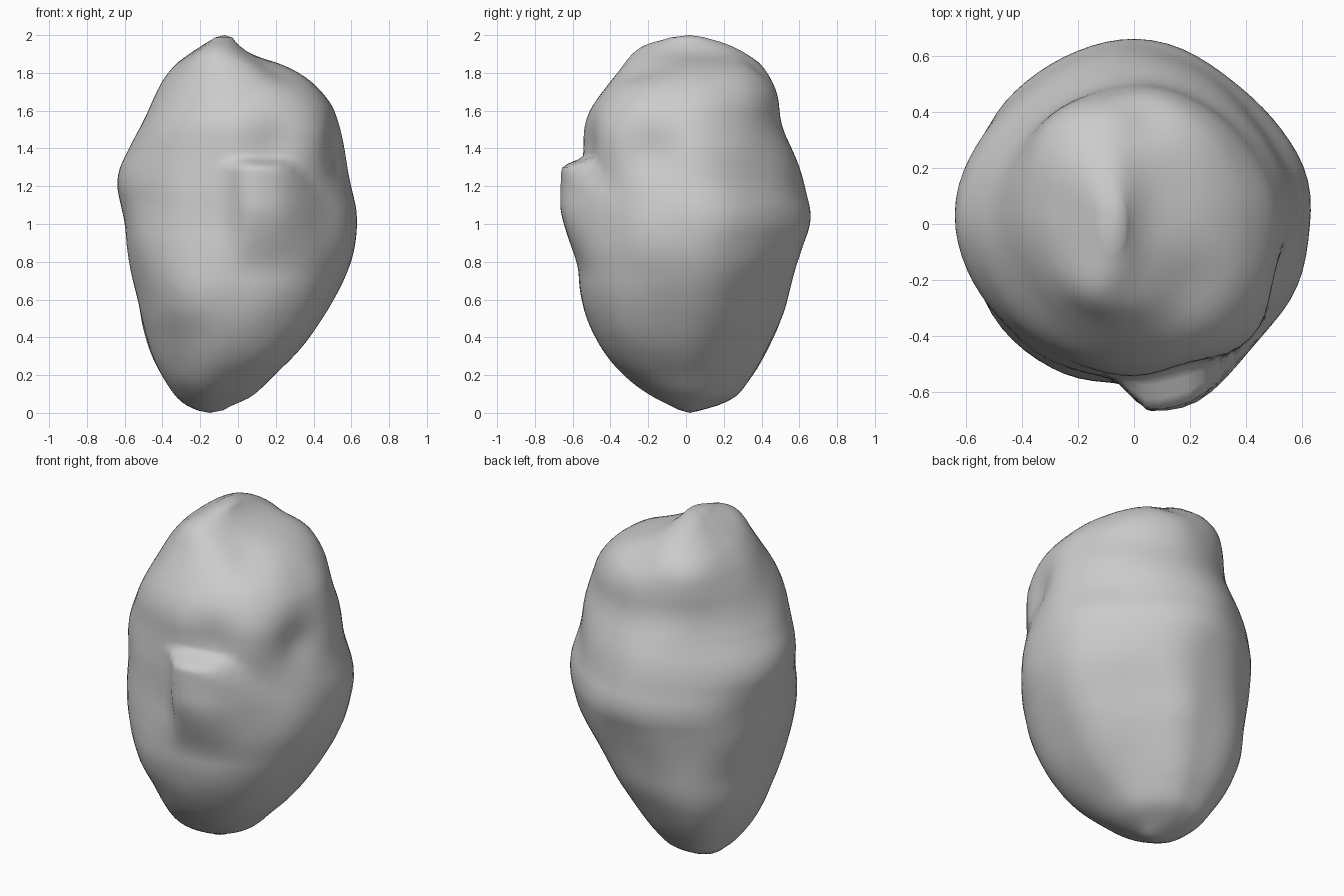
import bpy, bmesh, math
from mathutils import Vector, noise

if "Cube" in bpy.data.objects:
    bpy.data.objects.remove(bpy.data.objects["Cube"])

# silhouette rings: z, x min, x max, y min, y max
RINGS = [
    (0.01, -.21, -.08, -.04, .07), (0.04, -.27, -.03, -.10, .17),
    (0.09, -.33, .08, -.19, .27), (0.18, -.39, .18, -.32, .33),
    (0.29, -.45, .29, -.42, .41), (0.48, -.51, .44, -.52, .50),
    (0.62, -.53, .52, -.555, .545), (0.86, -.59, .62, -.57, .61),
    (1.03, -.61, .64, -.56, .67), (1.25, -.645, .59, -.55, .615),
    (1.36, -.60, .58, -.545, .575), (1.54, -.505, .535, -.54, .50),
    (1.68, -.44, .48, -.46, .49), (1.83, -.36, .31, -.33, .43),
    (1.895, -.27, .08, -.27, .34), (1.95, -.18, .00, -.19, .22),
    (1.985, -.12, -.03, -.08, .09)]

# how far each corner departs from an oval: z, back right, back left, front left, front right
CORNERS = [
    (0.0, 0, .01, 0, 0), (.28, -.04, .07, -.03, .03), (.55, -.06, .07, .01, .03),
    (.85, -.01, .02, .03, .02), (1.07, -.06, -.01, .02, 0), (1.25, -.03, -.055, -.03, .02),
    (1.5, -.015, -.02, 0, .04), (1.75, -.01, .04, 0, .03), (1.85, 0, .05, 0, .02),
    (2.0, 0, 0, 0, 0)]
SEG = 72

# local dents and swells: centre, radius, outward amount
LUMPS = [
    ((.20, -.22, 1.80), .14, -.04), ((.05, .42, 1.86), .10, -.03),
    ((.56, -.20, 1.40), .14, -.05), ((.20, -.50, 1.45), .12, -.03),
    ((-.20, -.54, .62), .15, .02), ((-.16, -.22, 1.88), .12, .02)]


def smooth(a, b, t):
    t = max(0, min(1, (t - a) / (b - a)))
    return t * t * (3 - 2 * t)


def lerp_table(table, z):
    for a, b in zip(table, table[1:]):
        if z <= b[0]:
            t = max(0, (z - a[0]) / (b[0] - a[0]))
            return [p + (q - p) * t for p, q in zip(a[1:], b[1:])]
    return list(table[-1][1:])


def soft_table(table, z, reach):
    """Average over a window that closes up near the two ends."""
    w = max(0, min(reach, z * .3, (2 - z) * .3))
    rows = [lerp_table(table, z + w * k / 3) for k in range(-3, 4)]
    return [sum(c) / 7 for c in zip(*rows)]


def sculpt(p):
    out = Vector((p.x, p.y, (p.z - 1) * .5)).normalized()
    q = p.copy()
    for c, r, amt in LUMPS:
        q += out * amt * math.exp(-((p - Vector(c)).length / r) ** 2)
    q += out * .012 * noise.noise(p * 3.5)
    # overhanging knob on the front: abrupt at its top, fading downward
    if p.y < 0:
        top = 1.34 - 1.3 * max(0, p.x - .24) ** 1.15
        k = smooth(-.07, .04, p.x) * (1 - smooth(.16, .50, p.x))
        k *= smooth(.72, 1.12, p.z) * (1 - smooth(top - .04, top + .02, p.z))
        q += Vector((.01, -.12, 0)) * k
    return q


# boulder body: stacked rounded sections closed by two poles
bm = bmesh.new()
rows = []
levels = [.01, .025, .04] + [.06 + .02 * i for i in range(96)] + [1.975, 1.985]
for z in levels:
    x0, x1, y0, y1 = soft_table(RINGS, z, .07)
    corner = soft_table(CORNERS, z, .15)
    row = []
    for i in range(SEG):
        a = 2 * math.pi * i / SEG
        d = corner[int(i * 4 / SEG)] * math.sin(2 * a) ** 2
        p = Vector(((x0 + x1) / 2 + ((x1 - x0) / 2 + d) * math.cos(a),
                    (y0 + y1) / 2 + ((y1 - y0) / 2 + d) * math.sin(a), z))
        row.append(bm.verts.new(sculpt(p)))
    rows.append(row)
bottom = bm.verts.new((-.15, .02, 0))
top = bm.verts.new((-.07, .02, 2))
for i in range(SEG):
    j = (i + 1) % SEG
    for a, b in zip(rows, rows[1:]):
        bm.faces.new((a[i], a[j], b[j], b[i]))
    bm.faces.new((rows[0][j], rows[0][i], bottom))
    bm.faces.new((rows[-1][i], rows[-1][j], top))
for v in bm.verts:
    v.co.z = max(0, min(2, v.co.z))
bmesh.ops.smooth_vert(bm, verts=[v for v in bm.verts if .1 < v.co.z < 1.85], factor=.5,
                      use_axis_x=True, use_axis_y=True, use_axis_z=True)
bmesh.ops.recalc_face_normals(bm, faces=bm.faces)
mesh = bpy.data.meshes.new("boulder")
bm.to_mesh(mesh)
bm.free()
boulder = bpy.data.objects.new("boulder", mesh)
bpy.context.collection.objects.link(boulder)
for f in mesh.polygons:
    f.use_smooth = True
